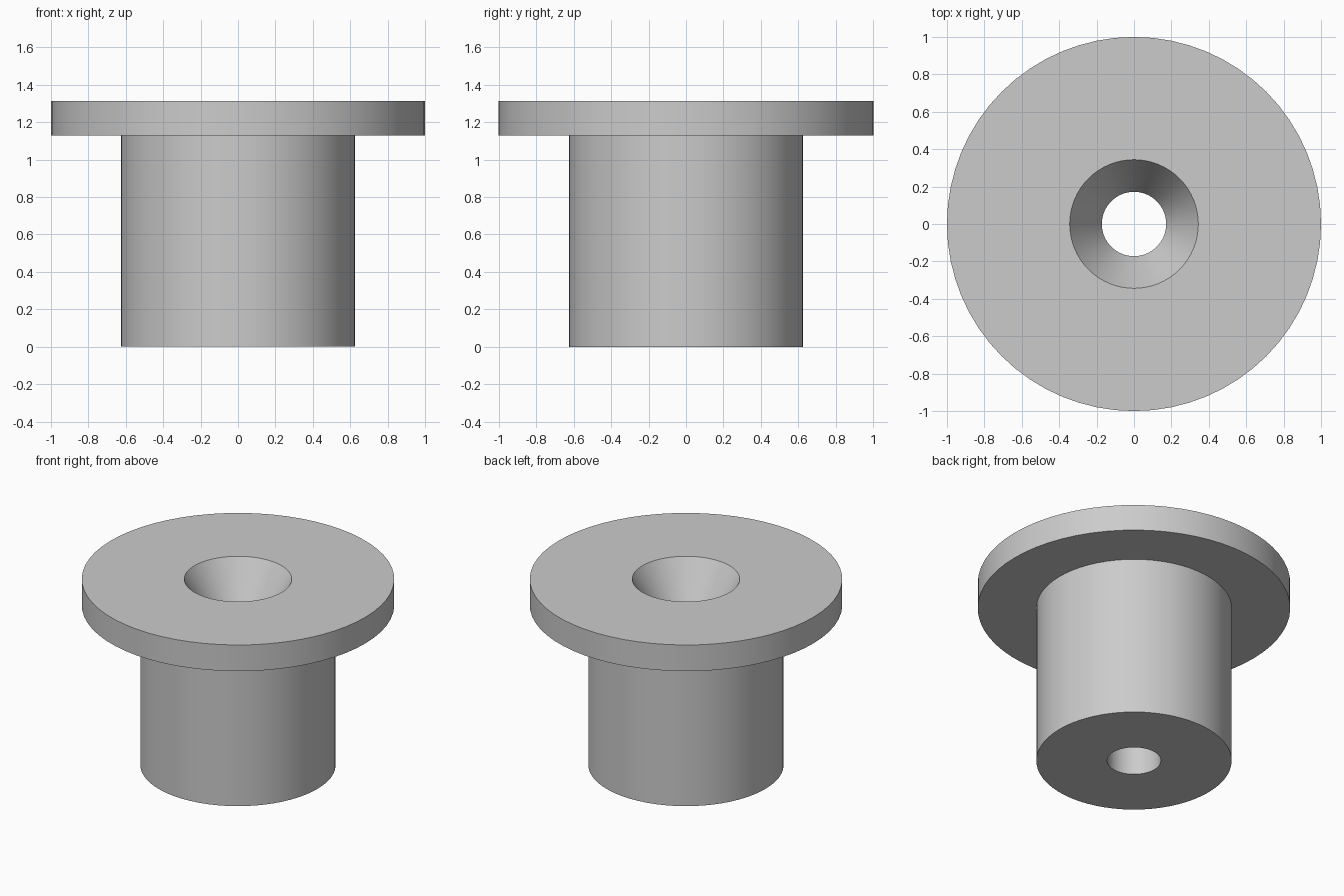
import bpy
import bmesh
import math

SEGMENTS = 64

cube = bpy.data.objects.get("Cube")
if cube:
    bpy.data.objects.remove(cube, do_unlink=True)

# Single plain grey
grey = bpy.data.materials.new("plain_grey")
grey.use_nodes = True
colour = (0.6, 0.6, 0.6, 1.0)
grey.diffuse_color = colour
grey.node_tree.nodes["Principled BSDF"].inputs["Base Color"].default_value = colour


def lathe(name, profile):
    """Revolve a closed (radius, height) profile around the z axis."""
    bm = bmesh.new()
    rings = []
    for radius, height in profile:
        angles = [2 * math.pi * i / SEGMENTS for i in range(SEGMENTS)]
        rings.append([bm.verts.new((radius * math.cos(a), radius * math.sin(a), height))
                      for a in angles])
    for lower, upper in zip(rings, rings[1:] + rings[:1]):
        for i in range(SEGMENTS):
            j = (i + 1) % SEGMENTS
            bm.faces.new((lower[i], lower[j], upper[j], upper[i]))
    bmesh.ops.recalc_face_normals(bm, faces=bm.faces)
    mesh = bpy.data.meshes.new(name)
    bm.to_mesh(mesh)
    bm.free()
    mesh.materials.append(grey)
    obj = bpy.data.objects.new(name, mesh)
    bpy.context.collection.objects.link(obj)
    bpy.ops.object.select_all(action="DESELECT")
    obj.select_set(True)
    bpy.context.view_layer.objects.active = obj
    bpy.ops.object.shade_smooth_by_angle(angle=math.radians(20))
    return obj


# Dimensions
flange_r, body_r, bore_r, sink_r = 1.0, 0.625, 0.172, 0.344
body_top, top, sink_depth = 1.128, 1.313, 0.29

# Flanged bushing: body, flange, countersink and through bore in one solid
lathe("flanged_bushing", [
    (bore_r, 0), (body_r, 0),
    (body_r, body_top), (flange_r, body_top),
    (flange_r, top), (sink_r, top),
    (bore_r, top - sink_depth),
])
